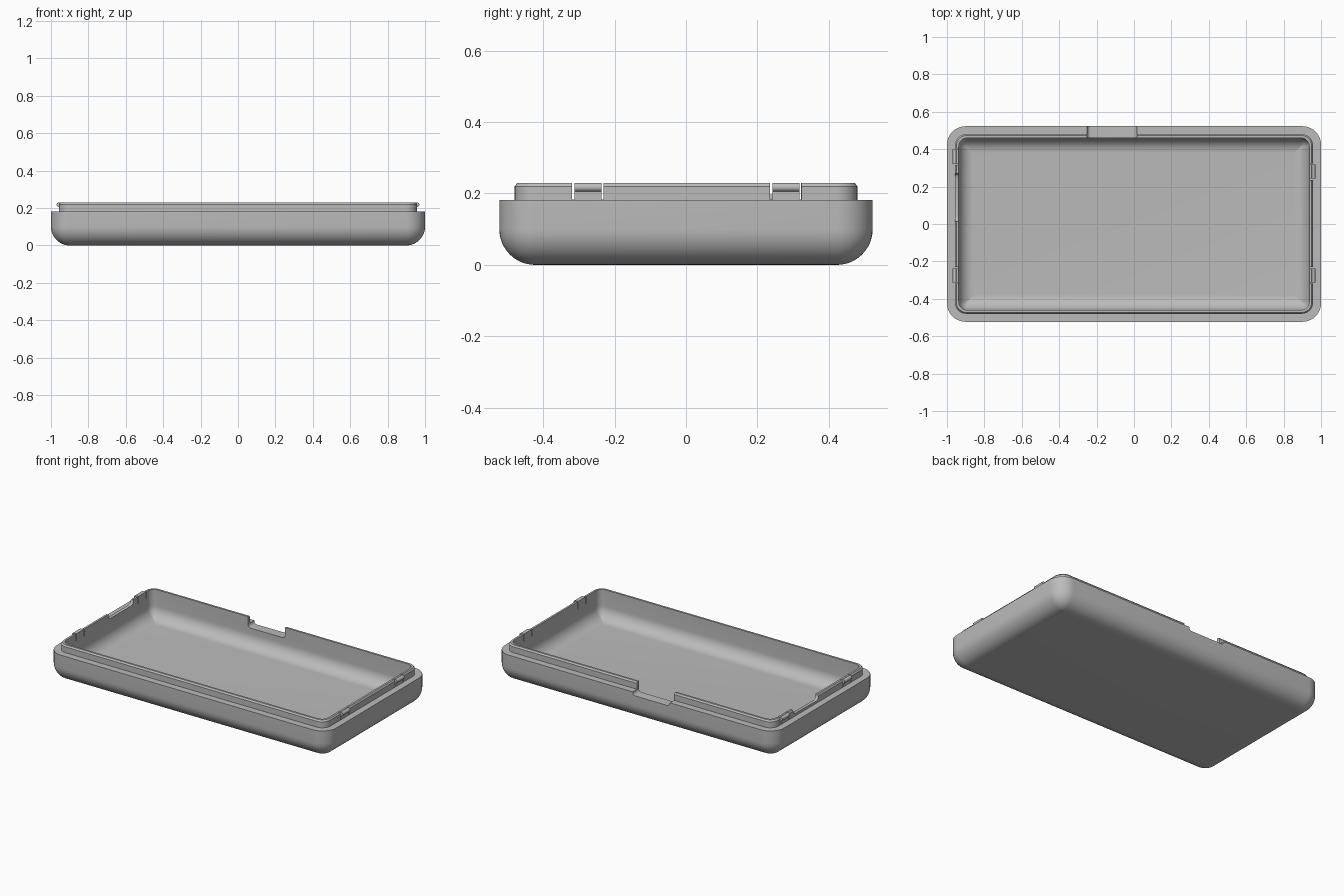
import bpy, bmesh, math
from mathutils import Matrix

if "Cube" in bpy.data.objects:
    bpy.data.objects.remove(bpy.data.objects["Cube"])

grey = bpy.data.materials.new("plain grey")
grey.diffuse_color = (0.5, 0.5, 0.5, 1)
grey.use_nodes = True
grey.node_tree.nodes["Principled BSDF"].inputs["Base Color"].default_value = grey.diffuse_color


def finish(bm, name, hidden=False):
    bmesh.ops.recalc_face_normals(bm, faces=bm.faces)
    mesh = bpy.data.meshes.new(name)
    bm.to_mesh(mesh)
    bm.free()
    mesh.materials.append(grey)
    ob = bpy.data.objects.new(name, mesh)
    bpy.context.collection.objects.link(ob)
    ob.hide_render = hidden
    ob.hide_viewport = False
    return ob


def ring(bm, hx, hy, r, z, n=10):
    """Rounded rectangle loop of vertices."""
    loop = []
    for q, (sx, sy) in enumerate([(1, 1), (-1, 1), (-1, -1), (1, -1)]):
        for i in range(n + 1):
            a = math.pi / 2 * (q + i / n)
            loop.append(bm.verts.new((sx * (hx - r) + r * math.cos(a),
                                      sy * (hy - r) + r * math.sin(a), z)))
    return loop


def box(name, x0, x1, y0, y1, z0, z1):
    bm = bmesh.new()
    bmesh.ops.create_cube(bm, size=1)
    for v in bm.verts:
        v.co = ((x0 + x1) / 2 + v.co.x * (x1 - x0), (y0 + y1) / 2 + v.co.y * (y1 - y0),
                (z0 + z1) / 2 + v.co.z * (z1 - z0))
    return finish(bm, name, True)


def notch(name, a0, a1, z0, r, d0, d1, along_x):
    """Cutter with rounded lower corners, running along x or y."""
    pts = [(a0, 0.3), (a0, z0 + r)]
    for c, start in ((a0 + r, math.pi), (a1 - r, 1.5 * math.pi)):
        for i in range(1, 7):
            t = start + math.pi / 2 * i / 6
            pts.append((c + r * math.cos(t), z0 + r + r * math.sin(t)))
    pts.append((a1, 0.3))
    bm = bmesh.new()
    place = (lambda a, d, z: (a, d, z)) if along_x else (lambda a, d, z: (d, a, z))
    low = [bm.verts.new(place(a, d0, z)) for a, z in pts]
    high = [bm.verts.new(place(a, d1, z)) for a, z in pts]
    bm.faces.new(low)
    bm.faces.new(high)
    for i in range(len(pts)):
        j = (i + 1) % len(pts)
        bm.faces.new((low[i], low[j], high[j], high[i]))
    return finish(bm, name, True)


HX, HY, R = 1.0, 0.523, 0.1       # outer shell
IX, IY, IR = 0.937, 0.46, 0.045   # cavity
FLOOR, FILLET, TOP, RIM = 0.045, 0.08, 0.23, 0.182

# Shell: outer fillet, rim, chamfered lip, cavity wall, cavity fillet
bm = bmesh.new()
loops = []
for i in range(13):
    a = math.pi / 2 * i / 12
    inset = R * (1 - math.sin(a))
    loops.append(ring(bm, HX - inset, HY - inset, max(R - inset, 0.002), R * (1 - math.cos(a))))
loops.append(ring(bm, HX, HY, R, RIM))
loops.append(ring(bm, 0.957, 0.48, 0.06, RIM))
loops.append(ring(bm, 0.957, 0.48, 0.06, TOP - 0.01))
loops.append(ring(bm, 0.95, 0.473, 0.055, TOP))
loops.append(ring(bm, IX, IY, IR, TOP))
for i in range(11):
    a = math.pi / 2 * i / 10
    inset = FILLET * (1 - math.cos(a))
    loops.append(ring(bm, IX - inset, IY - inset, max(IR - inset, 0.003),
                      FLOOR + FILLET * (1 - math.sin(a))))
for lo, hi in zip(loops, loops[1:]):
    for i in range(len(lo)):
        j = (i + 1) % len(lo)
        bm.faces.new((lo[i], lo[j], hi[j], hi[i]))
bm.faces.new(loops[0])
bm.faces.new(loops[-1])
shell = finish(bm, "tray_shell")

# Openings: port in the back wall, shallow dip in the left lip, slits beside clips
cutters = [notch("back_port_cutter", -0.25, 0.015, 0.16, 0.02, 0.42, 0.6, True),
           notch("left_dip_cutter", 0.013, 0.27, 0.197, 0.025, -0.99, -0.9, False)]
clips = [(1, 0.28), (1, -0.275), (-1, 0.36), (-1, -0.275)]
for side, y in clips:
    xs = sorted((side * 0.92, side * 0.98))
    for e in (-1, 1):
        c = y + e * 0.041
        cutters.append(box("clip_slit_cutter", *xs, c - 0.003, c + 0.003, RIM + 0.001, 0.3))

for cutter in cutters:
    mod = shell.modifiers.new("cut", 'BOOLEAN')
    mod.operation = 'DIFFERENCE'
    mod.solver = 'EXACT'
    mod.object = cutter
bpy.context.view_layer.objects.active = shell
shell.select_set(True)
for mod in list(shell.modifiers):
    bpy.ops.object.modifier_apply(modifier=mod.name)
for cutter in cutters:
    bpy.data.objects.remove(cutter, do_unlink=True)

# Snap clips: rounded beads on the outside of the lip
parts = [shell]
for side, y in clips:
    bm = bmesh.new()
    bmesh.ops.create_cone(bm, cap_ends=True, segments=20, radius1=0.0125, radius2=0.0125,
                          depth=0.076, matrix=Matrix.Translation((side * 0.957, y, 0.2175))
                          @ Matrix.Rotation(math.pi / 2, 4, 'X'))
    parts.append(finish(bm, "snap_clip"))

for ob in parts:
    bpy.ops.object.select_all(action='DESELECT')
    ob.select_set(True)
    bpy.context.view_layer.objects.active = ob
    bpy.ops.object.shade_smooth_by_angle(angle=math.radians(30))
